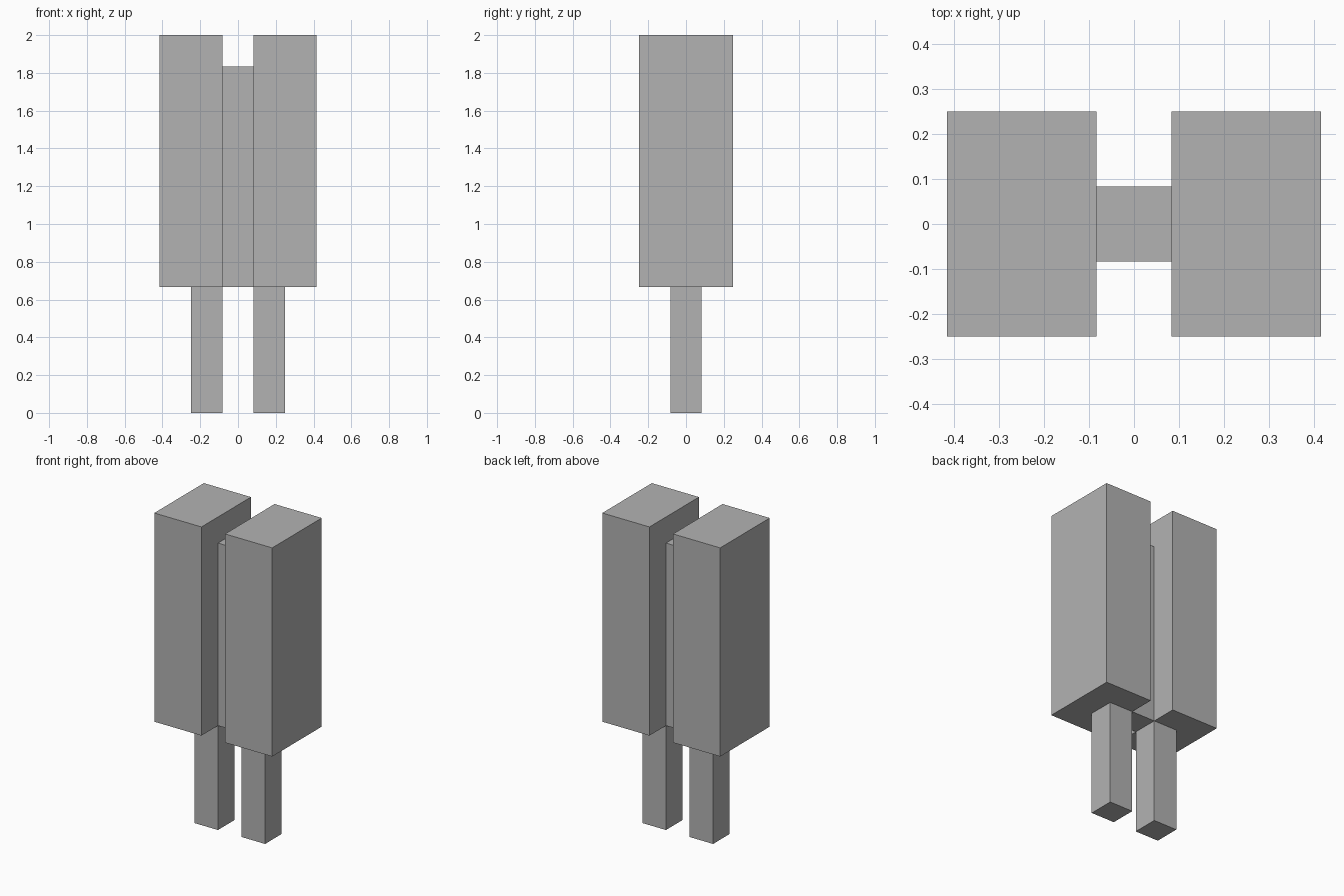
import bpy

cube = bpy.data.objects.get("Cube")
if cube:
    bpy.data.objects.remove(cube, do_unlink=True)

# Single plain material
grey = bpy.data.materials.new("plain grey")
grey.use_nodes = True
colour = (0.45, 0.45, 0.45, 1)
grey.diffuse_color = colour
grey.node_tree.nodes["Principled BSDF"].inputs["Base Color"].default_value = colour

U = 1 / 12  # all parts sit on this block grid


def box(name, low, high):
    """Flat-shaded box between two corners given in grid units."""
    centre = [(a + b) / 2 * U for a, b in zip(low, high)]
    bpy.ops.mesh.primitive_cube_add(size=1, location=centre)
    part = bpy.context.object
    part.name = name
    part.scale = [(b - a) * U for a, b in zip(low, high)]
    bpy.ops.object.transform_apply(location=False, rotation=False, scale=True)
    part.data.materials.append(grey)


# Narrow core joining the two side blocks
box("centre_column", (-1, -1, 8), (1, 1, 22))

# Side blocks and the legs under them
for side, s in (("left", 1), ("right", -1)):
    for part, outer, depth, bottom, top in (("block", 5, 3, 8, 24), ("leg", 3, 1, 0, 8)):
        x0, x1 = sorted((s, s * outer))
        box(f"{side}_{part}", (x0, -depth, bottom), (x1, depth, top))
